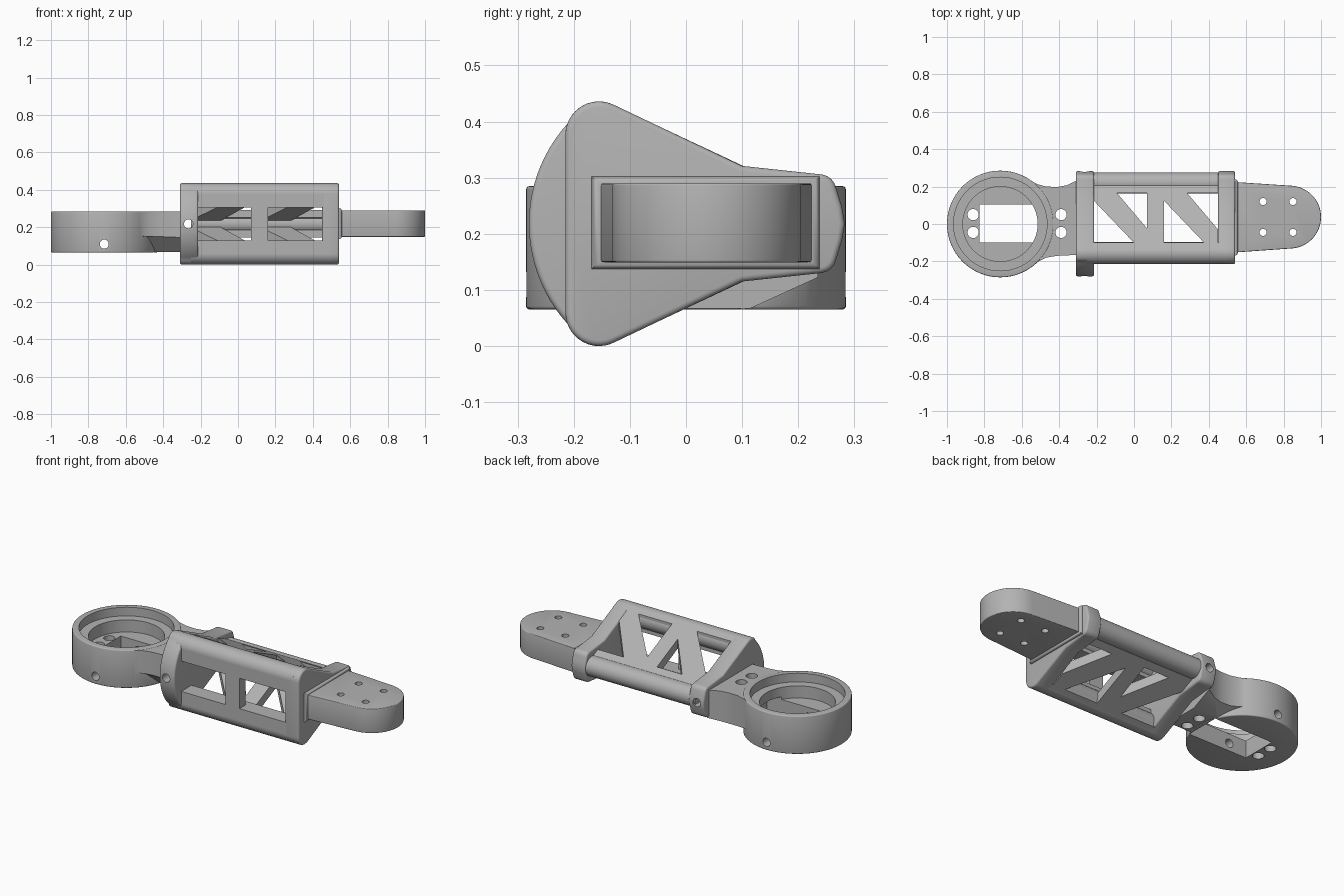
import bpy, bmesh
from math import sin, cos, radians, pi

if "Cube" in bpy.data.objects:
    bpy.data.objects.remove(bpy.data.objects["Cube"])

MID = 0.218          # height of the symmetry plane
CUP_X = -0.715       # centre of the round cup

grey = bpy.data.materials.new("light grey")
grey.use_nodes = True
grey.diffuse_color = (0.45, 0.45, 0.45, 1)
grey.node_tree.nodes["Principled BSDF"].inputs["Base Color"].default_value = (0.45, 0.45, 0.45, 1)


def finish(name, bm):
    bmesh.ops.recalc_face_normals(bm, faces=bm.faces)
    me = bpy.data.meshes.new(name)
    bm.to_mesh(me)
    bm.free()
    me.materials.append(grey)
    ob = bpy.data.objects.new(name, me)
    bpy.context.scene.collection.objects.link(ob)
    return ob


def prism(name, pts, axis, lo, hi, bevel=0.0):
    """Extrude a 2D outline along an axis, optionally rounding both rims."""
    place = {"x": lambda a, b, h: (h, a, b),
             "y": lambda a, b, h: (a, h, b),
             "z": lambda a, b, h: (a, b, h)}[axis]
    bm = bmesh.new()
    low = [bm.verts.new(place(a, b, lo)) for a, b in pts]
    high = [bm.verts.new(place(a, b, hi)) for a, b in pts]
    caps = [bm.faces.new(low), bm.faces.new(high)]
    for i in range(len(pts)):
        j = (i + 1) % len(pts)
        bm.faces.new((low[i], low[j], high[j], high[i]))
    if bevel:
        bmesh.ops.recalc_face_normals(bm, faces=bm.faces)
        rims = [e for f in caps for e in f.edges]
        bmesh.ops.bevel(bm, geom=rims, offset=bevel, segments=3, profile=0.5, affect="EDGES")
    return finish(name, bm)


def arc(cx, cy, r, start, end, n):
    return [(cx + r * cos(radians(start + (end - start) * i / n)),
             cy + r * sin(radians(start + (end - start) * i / n))) for i in range(n + 1)]


def disc(name, cx, cy, r, axis, lo, hi, n=32, bevel=0.0):
    return prism(name, arc(cx, cy, r, 0, 360 - 360 / n, n - 1), axis, lo, hi, bevel)


def rect(x0, x1, y0, y1):
    return [(x0, y0), (x1, y0), (x1, y1), (x0, y1)]


def combine(ob, operation, others):
    """Apply booleans in turn and drop the helper objects."""
    for other in others:
        other.hide_render = True
        mod = ob.modifiers.new("boolean", "BOOLEAN")
        mod.operation, mod.object, mod.solver = operation, other, "EXACT"
        bpy.context.view_layer.update()
        deps = bpy.context.evaluated_depsgraph_get()
        me = bpy.data.meshes.new_from_object(ob.evaluated_get(deps))
        ob.modifiers.clear()
        ob.data = me
        bpy.data.objects.remove(other)


# Neck between cup and frame, with chamfered underside
back_edge = [(-0.30, 0.235), (-0.36, 0.207), (-0.41, 0.198), (-0.47, 0.2), (-0.52, 0.214),
             (-0.57, 0.24), (-0.62, 0.26)]
front_edge = [(-0.62, -0.26), (-0.57, -0.24), (-0.52, -0.205), (-0.47, -0.18),
              (-0.41, -0.17), (-0.30, -0.165)]
neck = prism("neck", back_edge + front_edge, "z", 0.067, 0.283)
combine(neck, "DIFFERENCE", [
    prism("chamfer_back", [(0.11, 0.065), (0.3, 0.152), (0.3, 0.04), (0.11, 0.04)], "x", -0.65, -0.2),
    prism("chamfer_front", [(-0.08, 0.065), (-0.17, 0.15), (-0.3, 0.16), (-0.3, 0.04), (-0.08, 0.04)],
          "x", -0.65, -0.2)])

# Round cup with stepped bore, floor opening and screw holes
cup = disc("cup_and_neck", CUP_X, 0, 0.285, "z", 0.065, 0.285, 96, 0.006)
combine(cup, "UNION", [neck])
cutters = [disc("upper_bore", CUP_X, 0, 0.25, "z", 0.235, 0.4, 96),
           disc("lower_bore", CUP_X, 0, 0.2, "z", 0.165, 0.3, 96),
           prism("floor_opening", rect(-0.825, -0.45, -0.1, 0.105), "z", 0, 0.18),
           disc("side_hole", CUP_X, 0.11, 0.024, "y", -0.5, 0.5)]
cutters += [disc("screw_hole", x, y, 0.03, "z", -0.1, 0.5)
            for x in (-0.86, -0.39) for y in (-0.045, 0.05)]
combine(cup, "DIFFERENCE", cutters)


# End walls of the frame: half outlines mirrored about the middle height
def mirrored(half):
    lower = [(y, -z) for y, z in reversed(half) if z > 0.001]
    return [(y, MID + z) for y, z in half + lower]


lug = [(0.1, 0.103), (0.24, 0.088)] + arc(0.238, 0.058, 0.03, 80, 12, 4) + [(0.278, 0.03), (0.283, 0)]
round_nose = arc(-0.014, 0, 0.266, 180, 134, 12) + arc(-0.155, 0.158, 0.06, 130, 65, 6)
flat_nose = [(-0.215, 0)] + arc(-0.155, 0.158, 0.06, 180, 65, 10)
left_wall = prism("left_end_wall", mirrored(round_nose + lug), "x", -0.31, -0.213, 0.01)
combine(left_wall, "DIFFERENCE", [disc("cross_hole", -0.265, MID, 0.024, "y", -0.5, 0.5)])
prism("right_end_wall", mirrored(flat_nose + lug), "x", 0.45, 0.54, 0.01)

# Three round rails
for name, y, z, r in (("upper_rail", -0.155, MID + 0.158, 0.06),
                      ("lower_rail", -0.155, MID - 0.158, 0.06),
                      ("back_rail", 0.22, MID, 0.056)):
    disc(name, y, z, r, "x", -0.25, 0.5, 40)

# Upright on the flat front, and narrow flat strips squaring the rails
prism("front_upright", rect(0.07, 0.16, 0.08, 0.36), "y", -0.215, -0.16)
for z in (0.13, 0.306):
    side = 1 if z > MID else -1
    prism("front_strip", rect(-0.25, 0.5, *sorted((z, z + side * 0.07))), "y", -0.215, -0.12)


# Sloping truss sides: plan outlines laid on the slope above and below
def slope_panel(name, plan, side, thick=0.055):
    ob = prism(name, plan, "z", 0, 1)
    for v in ob.data.vertices:
        outer = 0.43 - 0.47 * (v.co.y + 0.13) - MID
        v.co.z = MID + side * (outer - thick * (1 - v.co.z))
    if side < 0:
        ob.data.flip_normals()


brace = [(-0.22, 0.13), (-0.22, 0.2), (-0.12, 0.2), (0.075, -0.03), (0.075, -0.135), (0.033, -0.135)]
for side, label in ((1, "upper"), (-1, "lower")):
    slope_panel(label + "_rib", rect(0.07, 0.16, -0.13, 0.235), side)
    slope_panel(label + "_front_band", rect(-0.25, 0.5, -0.13, -0.1), side)
    slope_panel(label + "_back_band", rect(-0.25, 0.5, 0.165, 0.24), side, 0.04)
    for shift in (0, 0.375):
        slope_panel(label + "_brace", [(x + shift, y) for x, y in brace], side)

# Tongue with rounded tip and four screw holes
tip = arc(0.832, 0.037, 0.168, -86, 86, 40)
tongue = prism("tongue", [(0.5, -0.155)] + tip + [(0.5, 0.227)], "z", 0.149, 0.29, 0.004)
combine(tongue, "DIFFERENCE", [disc("tongue_hole", x, y, 0.019, "z", 0, 0.5, 24)
                               for x in (0.69, 0.85) for y in (-0.045, 0.12)])
prism("tongue_root", rect(-0.168, 0.238, 0.137, 0.302), "x", 0.5, 0.555, 0.013)

# Smooth curved surfaces, keep edges crisp
for ob in bpy.context.scene.objects:
    if ob.type == "MESH" and grey.name in ob.data.materials:
        ob.data.shade_smooth()
        ob.data.set_sharp_from_angle(angle=radians(32))
